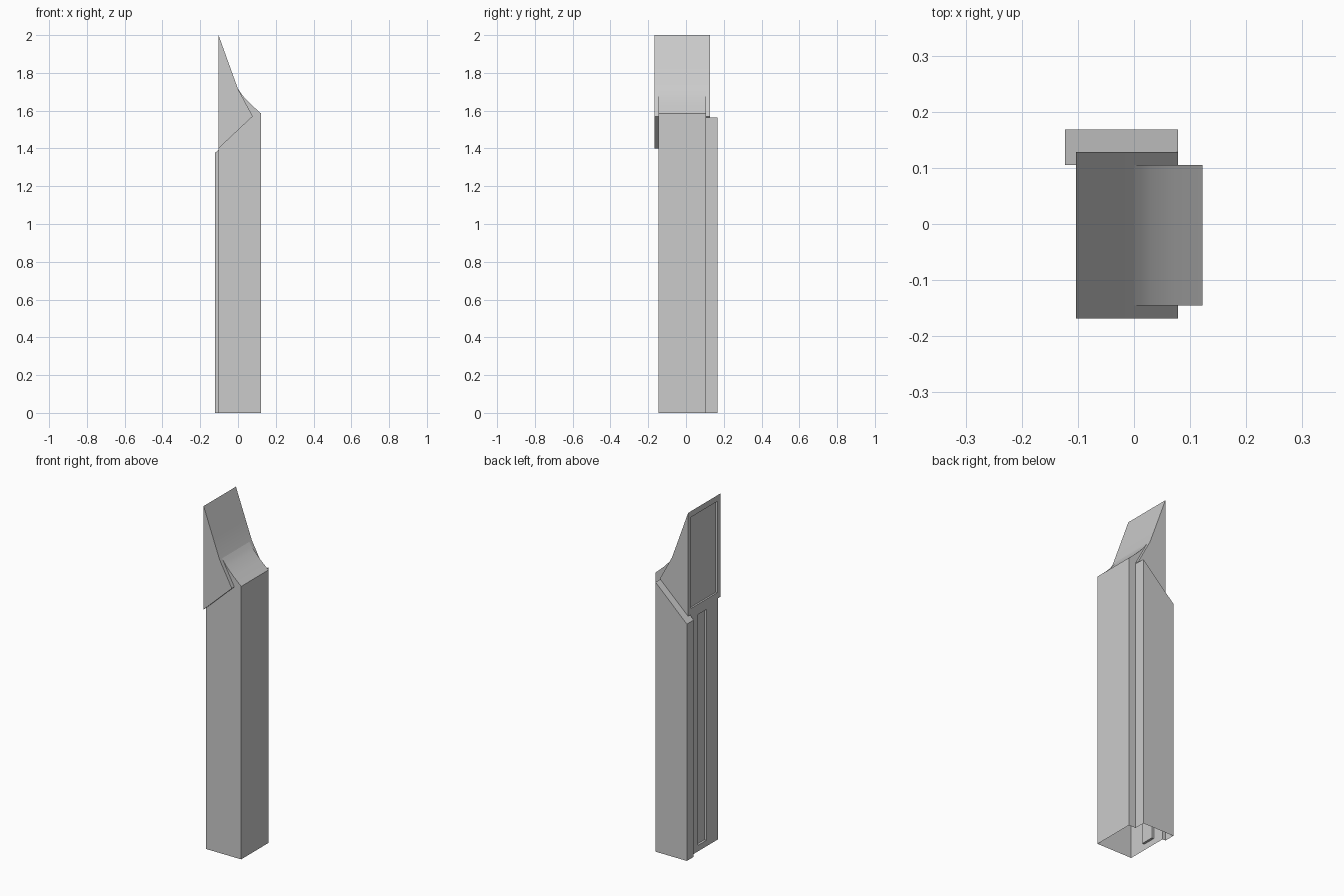
import bpy, bmesh

if "Cube" in bpy.data.objects:
    bpy.data.objects.remove(bpy.data.objects["Cube"])

WEST, EAST = -0.103, 0.122          # shaft width
FRONT, BACK = -0.145, 0.105         # shaft depth
SLAB_WEST, SLAB_EAST, SLAB_BACK = -0.123, 0.078, 0.168


def add_cap(bm, pts, y):
    bm.faces.new([bm.verts.new((x, y, z)) for x, z in pts])


def add_sides(bm, pts, y0, y1, skip=()):
    """Walls along a closed x-z profile, leaving out the skipped edges."""
    for i, (x0, z0) in enumerate(pts):
        if i in skip:
            continue
        x1, z1 = pts[(i + 1) % len(pts)]
        quad = [(x0, y0, z0), (x1, y0, z1), (x1, y1, z1), (x0, y1, z0)]
        bm.faces.new([bm.verts.new(p) for p in quad])


def add_recessed_wall(bm, outer, inner, depth):
    """West wall with a sunken panel; rectangles are (y0, y1, z0, z1)."""
    def ring(r, x):
        y0, y1, z0, z1 = r
        return [bm.verts.new((x, y, z)) for y, z in
                ((y0, z0), (y1, z0), (y1, z1), (y0, z1))]
    rings = [ring(outer, WEST), ring(inner, WEST), ring(inner, WEST + depth)]
    for a, b in zip(rings, rings[1:]):
        for i in range(4):
            j = (i + 1) % 4
            bm.faces.new((a[i], a[j], b[j], b[i]))
    bm.faces.new(rings[2])


def finish(bm, name):
    bmesh.ops.remove_doubles(bm, verts=bm.verts, dist=0.0002)
    bmesh.ops.recalc_face_normals(bm, faces=bm.faces)
    mesh = bpy.data.meshes.new(name)
    bm.to_mesh(mesh)
    bm.free()
    obj = bpy.data.objects.new(name, mesh)
    bpy.context.collection.objects.link(obj)
    bpy.ops.object.select_all(action='DESELECT')
    obj.select_set(True)
    bpy.context.view_layer.objects.active = obj
    bpy.ops.object.shade_smooth_by_angle()


# Main shaft: hollow, open below, with a swept shoulder under the crown
shoulder = [(EAST, 1.585), (0.07, 1.632), (0.03, 1.674), (0.014, 1.695), (0, 1.716)]
shaft = [(WEST, 0), (EAST, 0)] + shoulder + [(0, 1.497), (WEST, 1.4)]
bm = bmesh.new()
add_sides(bm, shaft, FRONT, BACK, skip=(0, 6, 7, 8))
add_cap(bm, shaft, FRONT)
add_cap(bm, [(SLAB_EAST, 0), (EAST, 0)] + shoulder + [(0, 1.49), (SLAB_EAST, 1.565)], BACK)
add_recessed_wall(bm, (FRONT, BACK, 0, 1.4), (-0.04, 0.035, 0.035, 1.375), 0.013)
finish(bm, "tower_shaft")

# Rear slab: shares the shaft's interior, sloped top, open below
slab = [(SLAB_WEST, 0), (SLAB_EAST, 0), (SLAB_EAST, 1.565), (SLAB_WEST, 1.375)]
bm = bmesh.new()
add_sides(bm, slab, BACK, SLAB_BACK, skip=(0,))
add_cap(bm, slab, SLAB_BACK)
add_cap(bm, [(SLAB_WEST, 0), (WEST, 0), (WEST, 1.394), (SLAB_WEST, 1.375)], BACK)
finish(bm, "rear_slab")

# Crown: pointed wedge with a framed panel on its west side
C_FRONT, C_BACK = -0.168, 0.128
crown = [(WEST, 1.4), (SLAB_EAST, 1.57), (0, 1.715), (-0.04, 1.825), (WEST, 2.0)]
bm = bmesh.new()
add_sides(bm, crown, C_FRONT, C_BACK, skip=(4,))
add_cap(bm, crown, C_FRONT)
add_cap(bm, crown, C_BACK)
add_recessed_wall(bm, (C_FRONT, C_BACK, 1.4, 2.0),
                  (C_FRONT + 0.028, C_BACK - 0.028, 1.435, 1.965), 0.01)
finish(bm, "crown")
